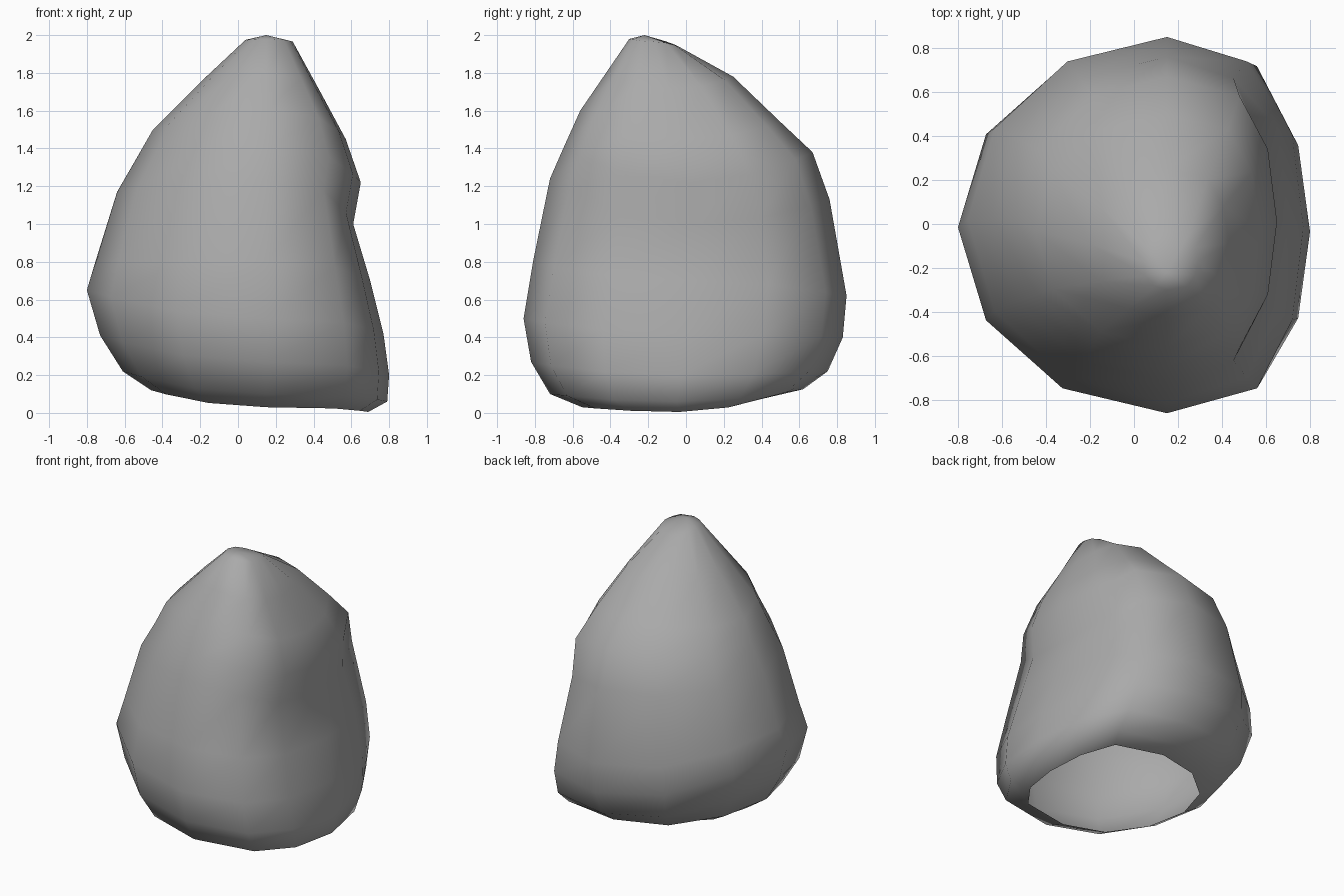
import bpy
import bmesh
from math import sin, cos, tau

if "Cube" in bpy.data.objects:
    bpy.data.objects.remove(bpy.data.objects["Cube"], do_unlink=True)

SIDES = 12
AXIS_X = 0.15

# Each ring, from the open bottom up: (x, z) on the left and right sides,
# then (y, z) on the front and back sides
RINGS = [
    ((.69, .005), (-.46, .12), (-.55, .03), (.48, .1)),
    ((.79, .06), (-.61, .22), (-.72, .1), (.62, .125)),
    ((.8, .2), (-.73, .41), (-.82, .27), (.75, .22)),
    ((.77, .42), (-.8, .65), (-.86, .5), (.83, .4)),
    ((.7, .7), (-.755, .8), (-.81, .8), (.85, .62)),
    ((.61, 1), (-.64, 1.17), (-.72, 1.24), (.76, 1.13)),
    ((.65, 1.22), (-.53, 1.36), (-.65, 1.4), (.67, 1.38)),
    ((.57, 1.45), (-.45, 1.5), (-.56, 1.6), (.5, 1.54)),
    ((.43, 1.71), (-.2, 1.75), (-.43, 1.79), (.25, 1.78)),
    ((.29, 1.965), (.04, 1.975), (-.3, 1.98), (-.04, 1.94)),
]


def make_material(name, colour):
    material = bpy.data.materials.new(name)
    material.use_nodes = True
    material.diffuse_color = colour
    shader = material.node_tree.nodes["Principled BSDF"]
    shader.inputs["Base Color"].default_value = colour
    return material


def ring_point(ring, angle):
    """Point on a tilted, lopsided oval through the four side points."""
    left, right, front, back = ring
    c, s = cos(angle), sin(angle)
    side = left if c > 0 else right
    end = back if s > 0 else front
    middle_y = (front[1 - 1] + back[0]) / 2
    # The left side is boxier than the rest
    reach = abs(c) ** (0.6 if c > 0 else 1)
    x = AXIS_X + (side[0] - AXIS_X) * reach
    y = middle_y + (end[0] - middle_y) * abs(s)
    z = side[1] * c * c + end[1] * s * s
    return x, y, z


# Boulder shell: rings bridged with quads, closed by a fan at the peak
bm = bmesh.new()
loops = [
    [bm.verts.new(ring_point(ring, tau * i / SIDES)) for i in range(SIDES)]
    for ring in RINGS
]
for lower, upper in zip(loops, loops[1:]):
    for i in range(SIDES):
        j = (i + 1) % SIDES
        bm.faces.new((lower[i], lower[j], upper[j], upper[i]))
peak = bm.verts.new((AXIS_X, -0.22, 2))
for i in range(SIDES):
    bm.faces.new((loops[-1][i], loops[-1][(i + 1) % SIDES], peak))
for face in bm.faces:
    face.smooth = True

mesh = bpy.data.meshes.new("boulder")
bm.to_mesh(mesh)
bm.free()
mesh.materials.append(make_material("stone grey", (0.4, 0.4, 0.4, 1)))
boulder = bpy.data.objects.new("boulder", mesh)
bpy.context.collection.objects.link(boulder)
